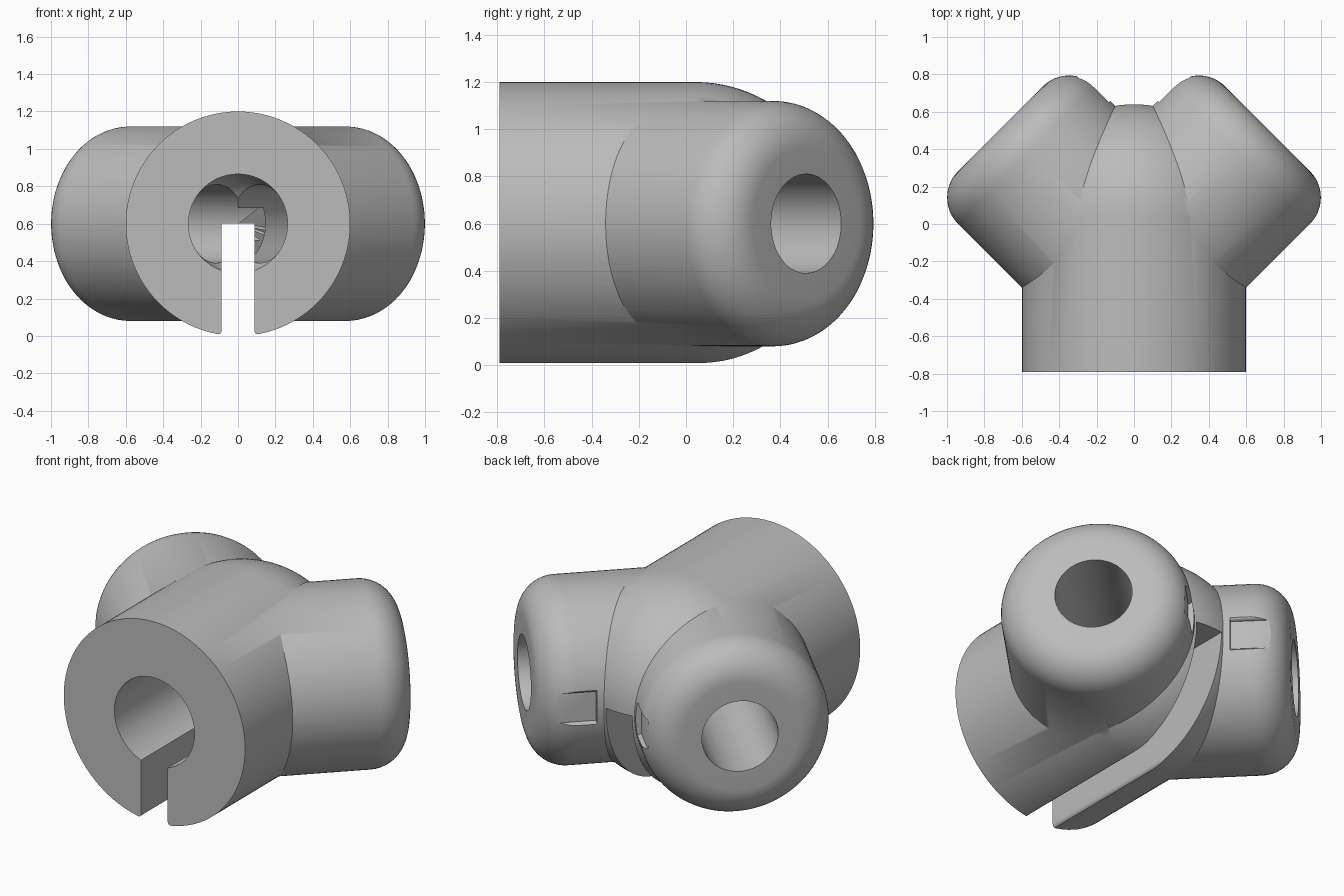
import bpy, bmesh
from math import sin, cos, pi, radians
from mathutils import Matrix, Vector

cube = bpy.data.objects.get("Cube")
if cube:
    bpy.data.objects.remove(cube, do_unlink=True)

HEIGHT = 0.6                       # height of all axes
HUB = Vector((0, -0.205, HEIGHT))  # where the three bores meet
SLOT = 0.0875                      # half width of the slots

grey = bpy.data.materials.new("plain_grey")
grey.use_nodes = True
grey.diffuse_color = (0.5, 0.5, 0.5, 1)
grey.node_tree.nodes["Principled BSDF"].inputs["Base Color"].default_value = (0.5, 0.5, 0.5, 1)


def finish(name, bm, matrix):
    bmesh.ops.recalc_face_normals(bm, faces=bm.faces)
    bm.transform(matrix)
    mesh = bpy.data.meshes.new(name)
    bm.to_mesh(mesh)
    bm.free()
    mesh.materials.append(grey)
    obj = bpy.data.objects.new(name, mesh)
    bpy.context.collection.objects.link(obj)
    return obj


def revolve(name, profile, matrix, steps=96):
    """Turn (radius, distance) points about the local y axis."""
    bm = bmesh.new()
    verts = [bm.verts.new((r, y, 0)) for r, y in profile]
    edges = [bm.edges.new(pair) for pair in zip(verts, verts[1:])]
    bmesh.ops.spin(bm, geom=verts + edges, cent=(0, 0, 0), axis=(0, 1, 0),
                   angle=2 * pi, steps=steps)
    bmesh.ops.remove_doubles(bm, verts=bm.verts, dist=1e-5)
    return finish(name, bm, matrix)


def prism(name, outline, y0, y1, matrix):
    """Extrude an (x, z) outline along the local y axis."""
    bm = bmesh.new()
    face = bm.faces.new([bm.verts.new((x, y0, z)) for x, z in outline])
    moved = bmesh.ops.extrude_face_region(bm, geom=[face])["geom"]
    bmesh.ops.translate(bm, vec=(0, y1 - y0, 0),
                        verts=[v for v in moved if isinstance(v, bmesh.types.BMVert)])
    return finish(name, bm, matrix)


def arc(radius, r0, y0, steps):
    """Quarter circle from the outer side round to the end."""
    return [(r0 + radius * cos(i * pi / 2 / steps), y0 + radius * sin(i * pi / 2 / steps))
            for i in range(steps + 1)]


def combine(target, tool, operation):
    mod = target.modifiers.new(operation.title(), "BOOLEAN")
    mod.operation, mod.solver, mod.object = operation, "EXACT", tool
    bpy.context.view_layer.objects.active = target
    bpy.ops.object.modifier_apply(modifier=mod.name)
    bpy.data.objects.remove(tool, do_unlink=True)


def flare(half, edge, size=0.025, steps=5):
    """Slot mouth outline with rounded lips; the mouth opens towards -z."""
    side = [(half + size - size * cos(i * pi / 2 / steps),
             edge + size - size * sin(i * pi / 2 / steps)) for i in range(steps + 1)]
    return side + [(half + size, edge - 0.01)] + [(-half - size, edge - 0.01)] \
        + [(-x, z) for x, z in reversed(side)]


level = Matrix.Translation((0, 0, HEIGHT))
hub = Matrix.Translation(HUB)
arm_frames = [(s, hub @ Matrix.Rotation(radians(-45 * s), 4, "Z")) for s in (1, -1)]

# Main tube with a domed back, joined with the two round-ended arms
body = revolve("branching_connector", [(0, -0.79), (0.6, -0.79)] + arc(0.6, 0, 0.04, 24), level)
for s, frame in arm_frames:
    arm = revolve("arm", [(0, 0), (0.52, 0)] + arc(0.2, 0.32, 0.81, 12) + [(0, 1.01)], frame)
    combine(body, arm, "UNION")

# Bores: the wide one ends in a dome at the hub
combine(body, revolve("main_bore", [(0, -1), (0.265, -1)] + arc(0.265, 0, 0, 16), hub), "DIFFERENCE")
for s, frame in arm_frames:
    bore = revolve("arm_bore", [(0, 0), (0.21, 0), (0.21, 1.2), (0, 1.2)], frame)
    combine(body, bore, "DIFFERENCE")

# Level slot shared by both arms, spanning the space between their axes
diamond = hub @ Matrix.Rotation(radians(45), 4, "Z")
slab = [(0, -SLOT), (1.2, -SLOT), (1.2, SLOT), (0, SLOT)]
combine(body, prism("arm_slot", slab, 0, 1.2, diamond), "DIFFERENCE")

# Upright slot under the main tube
gap = [(-SLOT, -0.8), (SLOT, -0.8), (SLOT, 0), (-SLOT, 0)]
combine(body, prism("main_slot", gap, -1, 1, level), "DIFFERENCE")

# Rounded lips along the slot mouths
combine(body, prism("main_lip", flare(SLOT, -0.594), -1, 0.3, level), "DIFFERENCE")
for s, frame in arm_frames:
    turn = frame @ Matrix.Rotation(radians(90 * s), 4, "Y")
    lip = prism("arm_lip", flare(SLOT, -0.513), 0.7, 1.1, turn)
    combine(body, lip, "DIFFERENCE")

bpy.ops.object.select_all(action="DESELECT")
body.select_set(True)
bpy.context.view_layer.objects.active = body
bpy.ops.object.shade_smooth_by_angle(angle=radians(30))
